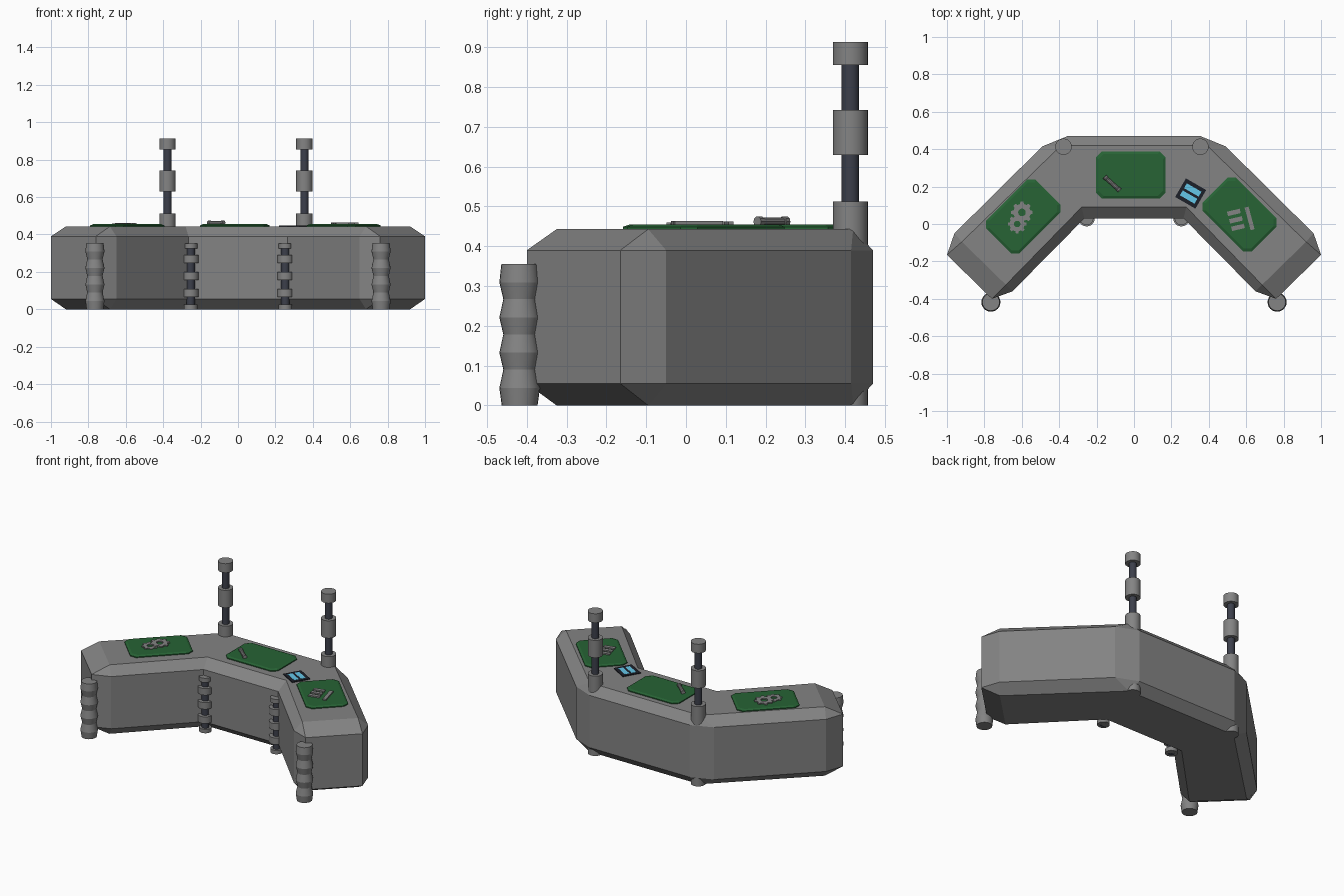
import bpy, bmesh
from math import sin, cos, pi, radians
from mathutils import Matrix, Vector

if "Cube" in bpy.data.objects:
    bpy.data.objects.remove(bpy.data.objects["Cube"])


def material(name, rgb):
    m = bpy.data.materials.new(name)
    m.diffuse_color = (*rgb, 1)
    m.use_nodes = True
    m.node_tree.nodes["Principled BSDF"].inputs["Base Color"].default_value = m.diffuse_color
    return m


GREY = material("dark_grey", (0.23, 0.23, 0.23))
GREEN = material("mat_green", (0.02, 0.125, 0.035))
DARK = material("dark_metal", (0.045, 0.05, 0.07))
BLACK = material("screen_frame", (0.012, 0.014, 0.022))
BLUE = material("screen_glow", (0.13, 0.58, 0.82))


def make(name, bm, mat=GREY, loc=(0, 0, 0), rot=0, smooth=0):
    bmesh.ops.remove_doubles(bm, verts=bm.verts, dist=1e-5)
    bmesh.ops.recalc_face_normals(bm, faces=bm.faces)
    me = bpy.data.meshes.new(name)
    bm.to_mesh(me)
    bm.free()
    ob = bpy.data.objects.new(name, me)
    bpy.context.collection.objects.link(ob)
    ob.location = loc
    ob.rotation_euler.z = radians(rot)
    me.materials.append(mat)
    if smooth:
        bpy.ops.object.select_all(action='DESELECT')
        bpy.context.view_layer.objects.active = ob
        ob.select_set(True)
        bpy.ops.object.shade_smooth_by_angle(angle=radians(smooth))
    return ob


def loft(bm, rings, cap=True):
    """Bridge rings of equal point count and cap both ends."""
    vs = [[bm.verts.new(p) for p in r] for r in rings]
    n = len(vs[0])
    for a, b in zip(vs, vs[1:]):
        for i in range(n):
            j = (i + 1) % n
            bm.faces.new((a[i], a[j], b[j], b[i]))
    if cap:
        bm.faces.new(vs[0][::-1])
        bm.faces.new(vs[-1])


def lathe(name, profile, loc, mat=GREY, n=24):
    bm = bmesh.new()
    loft(bm, [[(r * cos(2 * pi * i / n), r * sin(2 * pi * i / n), z) for i in range(n)]
              for r, z in profile])
    return make(name, bm, mat, loc, smooth=18)


def box(name, size, loc, rot=0, mat=GREY):
    bm = bmesh.new()
    bmesh.ops.create_cube(bm, size=1, matrix=Matrix.Diagonal((*size, 1)))
    return make(name, bm, mat, loc, rot)


# Desk body: bent outline with chamfered top and bottom
outer = [(.265, .03), (.65, -.36), (.76, -.4), (1, -.165), (.96, -.05), (.49, .415), (.355, .47)]
inner = [(.28, .09), (.685, -.325), (.685, -.325), (.92, -.095), (.92, -.095), (.39, .42), (.39, .42)]


def ring(half, z):
    return [(x, y, z) for x, y in half] + [(-x, y, z) for x, y in reversed(half)]


bm = bmesh.new()
loft(bm, [ring(inner, 0), ring(outer, .055), ring(outer, .39), ring(inner, .443)], cap=False)
bmesh.ops.remove_doubles(bm, verts=bm.verts, dist=1e-5)
bmesh.ops.holes_fill(bm, edges=[e for e in bm.edges if e.is_boundary], sides=0)
make("desk_body", bm)

# Tall rear masts with collars
for side, x in (("left", -.377), ("right", .355)):
    p = (x, .413, 0)
    lathe(f"mast_rod_{side}", [(.022, .4), (.022, .9)], p, DARK)
    for part, z0, z1 in (("base", 0, .512), ("collar", .63, .742), ("cap", .855, .913)):
        lathe(f"mast_{part}_{side}", [(.044, z0), (.044, z1)], p)

# Front posts: rippled end posts and collared inner posts
ripple = [(.045, 0)]
for k in range(4):
    ripple += [(.051, .044 + k * .0885), (.041, .09 + k * .0885)]
ripple[-1] = (.046, .355)
for side, s in (("left", -1), ("right", 1)):
    lathe(f"end_post_{side}", ripple, (s * .765, -.418, 0))
    p = (s * .253, .03, 0)
    lathe(f"inner_rod_{side}", [(.022, 0), (.022, .34)], p, DARK)
    for k, (r, z0, z1) in enumerate(((.036, 0, .025), (.043, .065, .108), (.043, .157, .2),
                                     (.043, .247, .29), (.036, .325, .353))):
        lathe(f"inner_collar_{side}_{k}", [(r, z0), (r, z1)], p)


# Green work mats with clipped corners and bevelled rim
def clipped(w, h, c, z):
    return [(w - c, -h, z), (w, -h + c, z), (w, h - c, z), (w - c, h, z),
            (-w + c, h, z), (-w, h - c, z), (-w, -h + c, z), (-w + c, -h, z)]


for name, x, y, rot in (("left", -.592, .04, 45), ("middle", -.017, .262, 0), ("right", .565, .05, -45)):
    bm = bmesh.new()
    loft(bm, [clipped(.185, .125, .03, -.006), clipped(.185, .125, .03, .006),
              clipped(.172, .112, .028, .012)])
    make(f"work_mat_{name}", bm, GREEN, (x, y, .443), rot)


# Two overlapping gears on the left mat
def gear(name, r, loc, teeth=8):
    prof = []
    for i in range(teeth):
        for f, k in ((-.3, .8), (-.18, 1), (.18, 1), (.3, .8)):
            a = 2 * pi * (i + f) / teeth
            prof.append((r * k * cos(a), r * k * sin(a)))
    hole = [Vector(p).normalized() * r * .35 for p in prof]
    bm = bmesh.new()
    rings = [[(x, y, z) for x, y in pts] for pts, z in
             ((hole, 0), (prof, 0), (prof, .009), (hole, .009), (hole, 0))]
    loft(bm, rings, cap=False)
    make(name, bm, GREY, loc)


gear("large_gear", .058, (-.599, .062, .453))
gear("small_gear", .05, (-.625, .0, .451))

# Small tool lying on the middle mat
tool = lathe("hand_tool", [(.013, -.055), (.013, -.04), (.011, -.038), (.011, .038), (.013, .04), (.013, .055)],
             (-.117, .216, .462), n=10)
tool.rotation_euler = (radians(90), 0, radians(48))

# Comb-like part on the right mat
box("part_spine", (.022, .125, .012), (.618, .03, .457), 15)
for k in range(3):
    box(f"part_bar_{k}", (.07, .024, .012), (.534 + k * .011, .062 - k * .04, .457), 13)

# Display panel with two glowing strips
c = Vector((.303, .163, .443))
box("display_frame", (.125, .115, .01), c, -30, BLACK)
for k in (-1, 1):
    off = Matrix.Rotation(radians(-30), 3, 'Z') @ Vector((0, .022 * k, .005))
    box(f"display_strip_{k + 1}", (.09, .03, .002), c + off, -30, BLUE)
